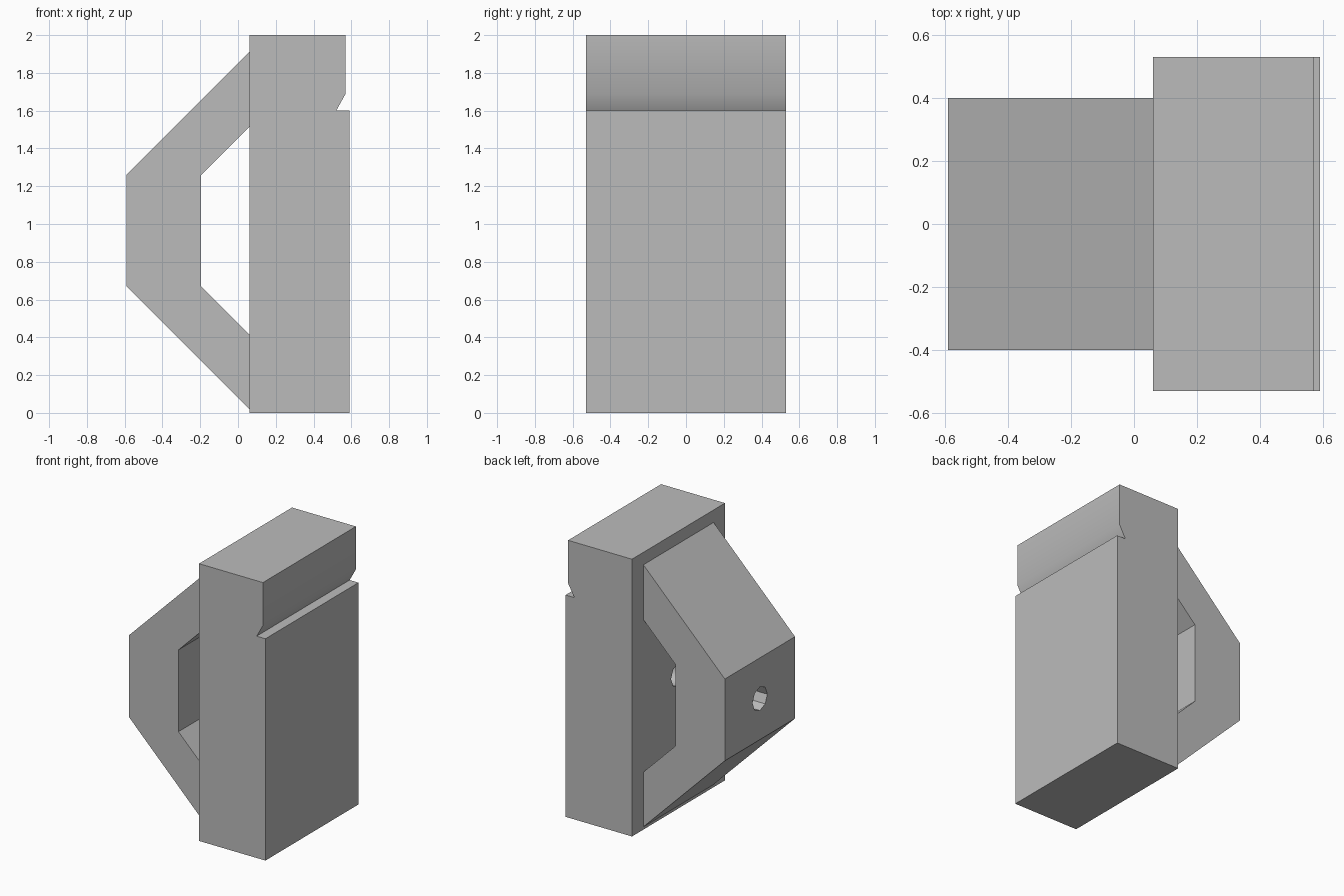
import bpy
import bmesh
from math import pi, radians
from mathutils import Matrix

cube = bpy.data.objects.get("Cube")
if cube:
    bpy.data.objects.remove(cube, do_unlink=True)

grey = bpy.data.materials.new("plain grey")
grey.use_nodes = True
grey.diffuse_color = (0.5, 0.5, 0.5, 1)
grey.node_tree.nodes["Principled BSDF"].inputs["Base Color"].default_value = (0.5, 0.5, 0.5, 1)


def finish(name, bm):
    bmesh.ops.recalc_face_normals(bm, faces=bm.faces)
    mesh = bpy.data.meshes.new(name)
    bm.to_mesh(mesh)
    bm.free()
    mesh.materials.append(grey)
    obj = bpy.data.objects.new(name, mesh)
    bpy.context.collection.objects.link(obj)
    return obj


def extrude_profile(name, points, half_depth):
    """Extrude an x-z outline symmetrically along y."""
    bm = bmesh.new()
    face = bm.faces.new([bm.verts.new((x, -half_depth, z)) for x, z in points])
    new = bmesh.ops.extrude_face_region(bm, geom=[face])["geom"]
    verts = [v for v in new if isinstance(v, bmesh.types.BMVert)]
    bmesh.ops.translate(bm, vec=(0, 2 * half_depth, 0), verts=verts)
    return finish(name, bm)


# Upright block with an undercut groove across its outer face
block = extrude_profile("main_block", [
    (0.06, 0), (0.59, 0), (0.59, 1.6), (0.52, 1.6),
    (0.57, 1.69), (0.57, 2), (0.06, 2)], 0.53)

# Angled handle, its outline mirrored about mid height
MID = 0.965
outer = [(0.06, 0.945), (-0.59, 0.295)]
inner = [(-0.195, 0.295), (0.06, 0.55)]
outline = [(x, MID + h) for x, h in outer]
outline += [(x, MID - h) for x, h in reversed(outer)]
outline += [(x, MID - h) for x, h in reversed(inner)]
outline += [(x, MID + h) for x, h in inner]
# Lower inner corners come before the upper ones
outline[4:6] = [(x, MID - h) for x, h in inner[::-1]]
handle = extrude_profile("handle", outline, 0.4)

# Screw hole through the handle and into the block
bm = bmesh.new()
place = Matrix.Translation((-0.2, 0, MID)) @ Matrix.Rotation(pi / 2, 4, "Y")
bmesh.ops.create_cone(bm, cap_ends=True, segments=8, radius1=0.085,
                      radius2=0.085, depth=1.1, matrix=place)
cutter = finish("hole_cutter", bm)
cutter.hide_render = True

for obj in (block, handle):
    mod = obj.modifiers.new("screw hole", "BOOLEAN")
    mod.operation = "DIFFERENCE"
    mod.solver = "EXACT"
    mod.object = cutter
    bpy.ops.object.select_all(action="DESELECT")
    obj.select_set(True)
    bpy.context.view_layer.objects.active = obj
    bpy.ops.object.modifier_apply(modifier=mod.name)
    # Round hole walls are smooth, block edges stay sharp
    bpy.ops.object.shade_smooth_by_angle(angle=radians(46) if obj is block else radians(44))

bpy.data.objects.remove(cutter, do_unlink=True)
